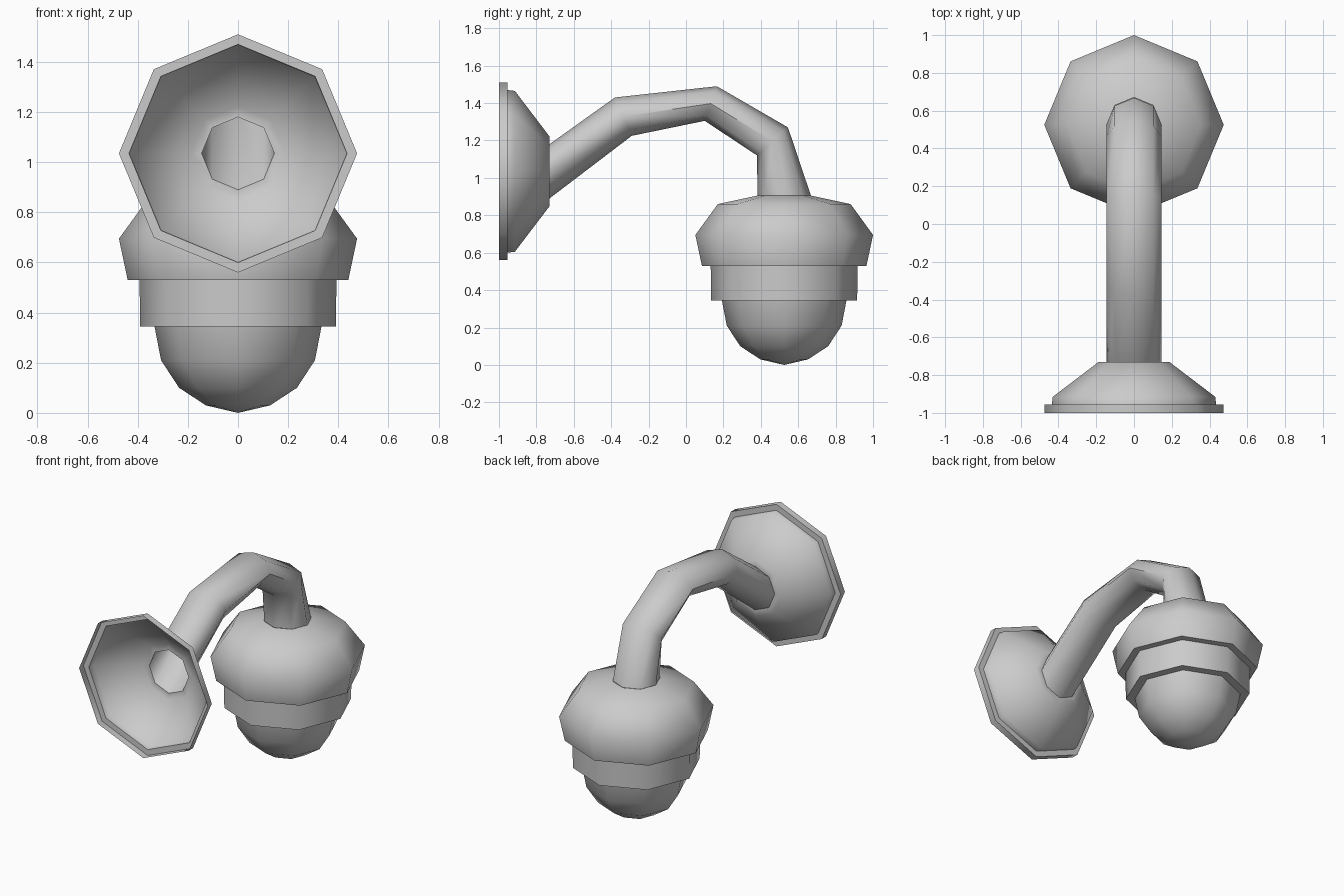
import bpy, bmesh, math
from mathutils import Vector

if "Cube" in bpy.data.objects:
    bpy.data.objects.remove(bpy.data.objects["Cube"])

SIDES = 8
X = Vector((1, 0, 0))


def loft(name, rings):
    """Skin octagonal rings given as (centre, half axis u, half axis v)."""
    bm = bmesh.new()
    loops = []
    for c, u, v in rings:
        loop = []
        for i in range(SIDES):
            a = 2 * math.pi * i / SIDES
            loop.append(bm.verts.new(c + u * math.cos(a) + v * math.sin(a)))
        loops.append(loop)
    for a, b in zip(loops, loops[1:]):
        for i in range(SIDES):
            j = (i + 1) % SIDES
            bm.faces.new((a[i], a[j], b[j], b[i]))
    # collapse the ring at a closed tip
    bmesh.ops.remove_doubles(bm, verts=bm.verts, dist=0.0005)
    bmesh.ops.recalc_face_normals(bm, faces=bm.faces)
    me = bpy.data.meshes.new(name)
    bm.to_mesh(me)
    bm.free()
    ob = bpy.data.objects.new(name, me)
    bpy.context.collection.objects.link(ob)
    bpy.context.view_layer.objects.active = ob
    ob.select_set(True)
    bpy.ops.object.shade_smooth_by_angle(angle=math.radians(60))
    ob.select_set(False)
    return ob


def turned(name, origin, axis, side, profile):
    """Turn a (radius, distance along axis) profile into an octagonal shell."""
    loft(name, [(origin + axis * d, X * r, side * r) for r, d in profile])


Y, Z = Vector((0, 1, 0)), Vector((0, 0, 1))

# Hollow wall mount, open towards the front
turned("wall_mount", Vector((0, 0, 1.035)), Y, Z,
       [(0.475, -1.0), (0.475, -0.955), (0.435, -0.955), (0.43, -0.915),
        (0.187, -0.73), (0.145, -0.73)])

# Bent arm: upper and lower (y, z) of each ring
arm = [((-0.73, 1.18), (-0.73, 0.89)),
       ((-0.38, 1.43), (-0.29, 1.225)),
       ((0.165, 1.49), (0.10, 1.305)),
       ((0.545, 1.27), (0.38, 1.12)),
       ((0.668, 0.905), (0.382, 0.905))]
rings = []
for top, bottom in arm:
    t, b = Vector((0, *top)), Vector((0, *bottom))
    rings.append(((t + b) / 2, (t - b) / 2, X * 0.145))
loft("arm", rings)

# Camera-style head: housing, collar and dome
head = Vector((0, 0.525, 0))
turned("housing", head, Z, Y,
       [(0.145, 0.905), (0.355, 0.86), (0.475, 0.695), (0.44, 0.53), (0.385, 0.53)])
turned("collar", head, Z, Y,
       [(0.393, 0.53), (0.39, 0.345), (0.33, 0.345)])
turned("dome", head, Z, Y,
       [(0.333, 0.345), (0.307, 0.21), (0.235, 0.10), (0.128, 0.03), (0, 0)])
